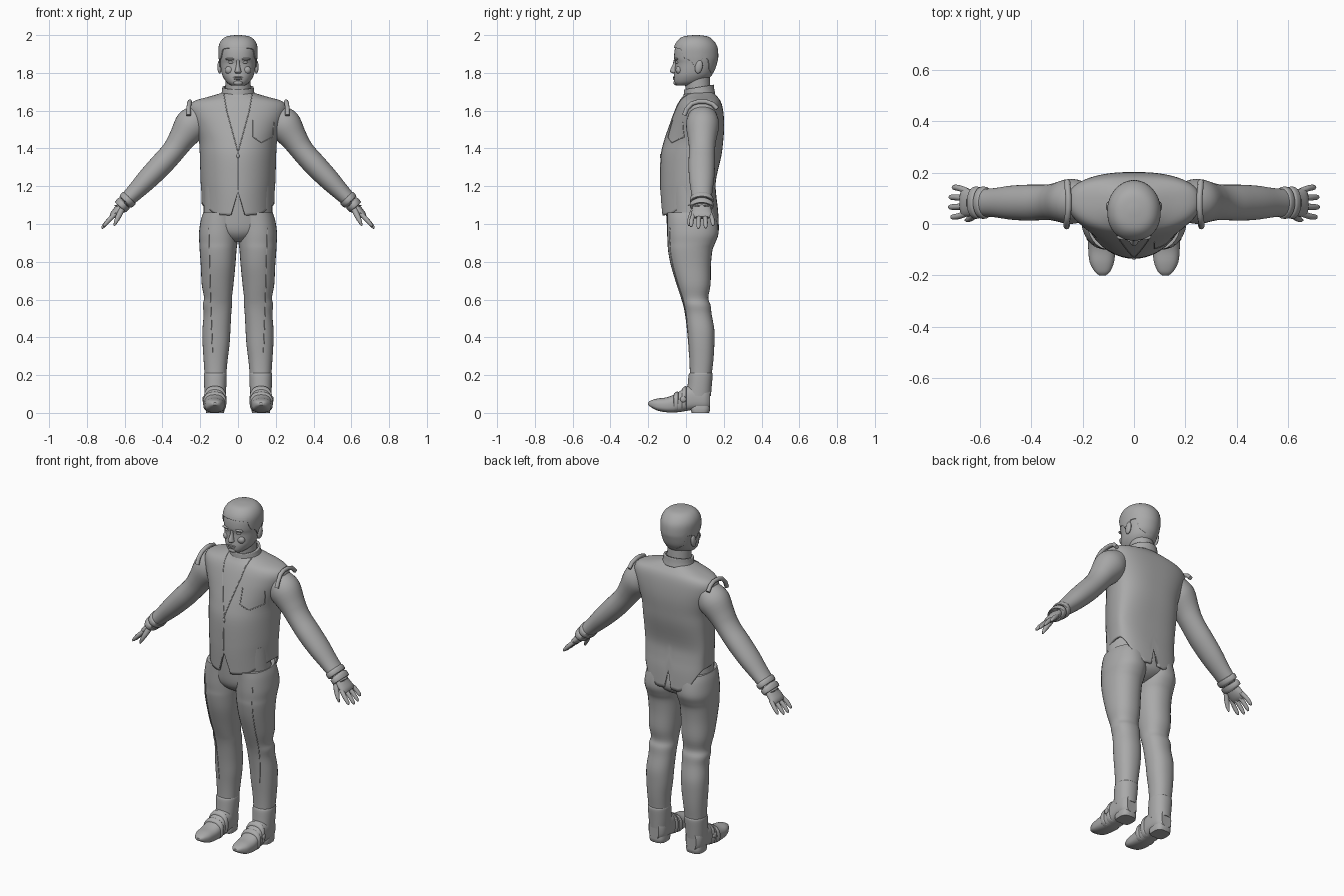
import bpy, bmesh, math
from mathutils import Vector, Matrix
from mathutils.bvhtree import BVHTree

if "Cube" in bpy.data.objects:
    bpy.data.objects.remove(bpy.data.objects["Cube"])

grey = bpy.data.materials.new("plain_grey")
grey.use_nodes = True
colour = (0.4, 0.4, 0.4, 1)
grey.diffuse_color = colour
grey.node_tree.nodes["Principled BSDF"].inputs["Base Color"].default_value = colour


def interp(rows, x):
    """Linear lookup in rows sorted by their first value."""
    if x <= rows[0][0]:
        return rows[0][1:]
    for a, b in zip(rows, rows[1:]):
        if x <= b[0]:
            t = (x - a[0]) / max(b[0] - a[0], 1e-9)
            return tuple(p + (q - p) * t for p, q in zip(a[1:], b[1:]))
    return rows[-1][1:]


def dense(rows, n=4):
    """Catmull-Rom refinement of parameter rows."""
    out = []
    for i in range(len(rows) - 1):
        p = [rows[max(i - 1, 0)], rows[i], rows[i + 1], rows[min(i + 2, len(rows) - 1)]]
        for k in range(n):
            t = k / n
            out.append(tuple(b + t / 2 * (c - a + t * (2*a - 5*b + 4*c - d + t * (3*(b - c) + d - a)))
                             for a, b, c, d in zip(*p)))
    return out + [tuple(rows[-1])]


def finish(name, bm, mirror=False, thick=0):
    bmesh.ops.recalc_face_normals(bm, faces=bm.faces)
    me = bpy.data.meshes.new(name)
    bm.to_mesh(me)
    bm.free()
    ob = bpy.data.objects.new(name, me)
    bpy.context.collection.objects.link(ob)
    me.materials.append(grey)
    if thick:
        mod = ob.modifiers.new("thickness", "SOLIDIFY")
        mod.thickness, mod.offset = thick, -1
    if mirror:
        ob.modifiers.new("mirror", "MIRROR")
    return ob


def skin(name, rings, bottom=True, top=True, **kw):
    bm = bmesh.new()
    vs = [[bm.verts.new(p) for p in ring] for ring in rings]
    n = len(vs[0])
    for a, b in zip(vs, vs[1:]):
        for j in range(n):
            bm.faces.new((a[j], a[(j + 1) % n], b[(j + 1) % n], b[j]))
    if bottom:
        bm.faces.new(vs[0])
    if top:
        bm.faces.new(vs[-1])
    return finish(name, bm, **kw)


def section(row, t, mid, ef, eb):
    x0, x1, y0, y1 = row
    c, s = math.cos(t), math.sin(t)
    e = eb if s > 0 else ef
    yc = (y0 + y1) / 2 if mid is None else mid
    return ((x0 + x1) / 2 + (x1 - x0) / 2 * math.copysign(abs(c) ** e, c),
            yc + (y1 - yc if s > 0 else yc - y0) * math.copysign(abs(s) ** e, s))


def stack(name, rows, n=32, mid=None, ef=1, eb=1, hem=None, pivot=0, along_y=False, **kw):
    """Loft of rows (level, x0, x1, y0, y1); hem(x, y) shapes the lower edge."""
    rows = dense(sorted(rows))
    low = rows[0][0]
    rings = []
    for row in rows:
        ring = []
        for j in range(n):
            t, z = math.tau * j / n, row[0]
            if hem and z < pivot:
                h = hem(*section(rows[0][1:], t, mid, ef, eb))
                z = pivot - (pivot - z) * (pivot - h) / (pivot - low)
            x, y = section(interp(rows, z), t, mid, ef, eb)
            ring.append((x, z, y) if along_y else (x, y, z))
        rings.append(ring)
    return skin(name, rings, **kw)


def sym(rows):
    return [(z, -w, w, a, b) for z, w, a, b in rows]


def limb(name, rows, n=20, **kw):
    """Tube through rows (x, y, z, radius in the front plane, radius in depth)."""
    rows = dense(rows)
    rings = []
    for i, (x, y, z, r, d) in enumerate(rows):
        a, b = rows[max(i - 1, 0)], rows[min(i + 1, len(rows) - 1)]
        nrm = Vector((a[2] - b[2], 0, b[0] - a[0])).normalized()
        rings.append([Vector((x, y, z)) + nrm * r * math.cos(math.tau * j / n)
                      + Vector((0, d * math.sin(math.tau * j / n), 0)) for j in range(n)])
    return skin(name, rings, mirror=True, **kw)


def ball(name, loc, size, tilt=0, mirror=True):
    bm = bmesh.new()
    m = Matrix.Translation(loc) @ Matrix.Rotation(tilt, 4, 'X') @ Matrix.Diagonal((*size, 1))
    bmesh.ops.create_uvsphere(bm, u_segments=20, v_segments=12, radius=1, matrix=m)
    return finish(name, bm, mirror)


def cord(name, points, r, mirror=False):
    for side in ((1, -1) if mirror else (1,)):
        cu = bpy.data.curves.new(name, "CURVE")
        cu.dimensions, cu.bevel_depth, cu.bevel_resolution, cu.use_fill_caps = "3D", r, 2, True
        sp = cu.splines.new("POLY")
        sp.points.add(len(points) - 1)
        for p, co in zip(sp.points, points):
            p.co = (co[0] * side, co[1], co[2], 1)
        cu.materials.append(grey)
        ob = bpy.data.objects.new(name + ("_right" if side < 0 else ""), cu)
        bpy.context.collection.objects.link(ob)


def seam(name, body, pts, mirror=False, r=0.0025):
    """Thin stitched line laid on the front of a part, from (x, z) points."""
    tree = BVHTree.FromPolygons([v.co for v in body.data.vertices],
                                [p.vertices for p in body.data.polygons])
    path = []
    for (xa, za), (xb, zb) in zip(pts, pts[1:]):
        for k in range(11):
            x, z = xa + (xb - xa) * k / 10, za + (zb - za) * k / 10
            hit = tree.ray_cast(Vector((x, -1, z)), Vector((0, 1, 0)))[0]
            if hit:
                path.append(hit)
    if len(path) > 1:
        cord(name, path, r, mirror)


# Jacket with front notch, curved hem and back vent
def jacket_hem(x, y):
    a = abs(x)
    if y < 0.085:
        return interp([(0, 1.17), (.038, 1.045), (.12, 1.05), (.19, 1.105)], a)[0]
    return interp([(0, 1.08), (.014, .97), (.07, .965), (.13, 1.0), (.19, 1.105)], a)[0]


jacket = stack("jacket", sym([
    (.96, .192, -.125, .175), (1.07, .192, -.13, .17), (1.15, .193, -.134, .16),
    (1.23, .198, -.135, .158), (1.36, .202, -.132, .187), (1.44, .207, -.115, .197),
    (1.51, .228, -.093, .202), (1.57, .25, -.072, .2), (1.62, .258, -.052, .193),
    (1.652, .23, -.035, .182), (1.675, .15, -.018, .165), (1.69, .1, -.008, .15),
    (1.70, .07, .0, .14)]), n=96, mid=.085, eb=.78, hem=jacket_hem, pivot=1.25,
    bottom=False, thick=.01)
seam("lapel_seam", jacket, [(.075, 1.69), (.06, 1.6), (0, 1.38)], True)
seam("front_closure", jacket, [(0, 1.38), (0, 1.18)])
seam("chest_pocket", jacket, [(.08, 1.55), (.08, 1.46), (.125, 1.43), (.185, 1.46), (.19, 1.54)])
ball("jacket_button", (0, -.133, 1.36), (.008, .006, .012), mirror=False)

# Shoulder straps along the armholes
cord("shoulder_strap", [(.262, -.01, 1.575), (.262, .005, 1.61), (.258, .03, 1.637), (.255, .065, 1.648),
                        (.255, .105, 1.648), (.258, .14, 1.636), (.26, .165, 1.61)], .012, True)

# Collar and neck
stack("neck", sym([(1.64, .068, .0, .13), (1.70, .066, -.002, .13), (1.80, .066, -.01, .125)]))
collar = stack("collar", sym([(1.675, .092, -.012, .155), (1.70, .086, -.012, .15),
                              (1.725, .083, -.01, .147)]), thick=.012, bottom=False, top=False)
for v in collar.data.vertices:
    v.co.z += (v.co.y - .07) * .16

# Head
skull = [(1.733, .035, -.05, .03), (1.75, .06, -.062, .09), (1.78, .08, -.064, .13),
         (1.81, .089, -.06, .148), (1.85, .094, -.057, .16), (1.88, .097, -.063, .165),
         (1.93, .097, -.058, .16), (1.965, .082, -.038, .138), (1.985, .054, -.008, .108),
         (1.992, .008, .045, .06)]
head = stack("head", sym(skull), n=40, ef=.9)
hairline = [(-.06, 1.932), (-.035, 1.925), (-.022, 1.88), (.015, 1.86), (.03, 1.83), (.05, 1.83),
            (.06, 1.875), (.09, 1.875), (.105, 1.82), (.135, 1.79)]
stack("hair", sym([(z + .008, w + .006, a - .005, b + .006) for z, w, a, b in skull if z > 1.77]),
      n=64, ef=.9, hem=lambda x, y: interp(hairline, y)[0], pivot=1.955, bottom=False, thick=.01)

# Face
stack("nose", sym([(1.797, .012, -.07, -.04), (1.806, .018, -.084, -.04), (1.82, .014, -.082, -.04),
                   (1.845, .009, -.07, -.04), (1.868, .008, -.066, -.04)]), n=16)
ball("brow", (.037, -.051, 1.873), (.03, .012, .007))
ball("eye", (.036, -.045, 1.856), (.016, .012, .008))
ball("cheek", (.045, -.037, 1.815), (.024, .018, .022))
ball("upper_lip", (0, -.063, 1.777), (.026, .007, .004), mirror=False)
ball("lower_lip", (0, -.063, 1.768), (.022, .007, .005), mirror=False)
ball("chin", (0, -.053, 1.748), (.025, .014, .014), mirror=False)
ball("ear", (.097, .068, 1.832), (.012, .02, .036), -.2)

# Sleeves and cuffs
limb("sleeve", [(.2, .088, 1.572, .072, .075), (.245, .088, 1.525, .09, .088),
                (.295, .086, 1.455, .072, .076), (.325, .085, 1.41, .064, .07),
                (.36, .084, 1.365, .061, .069), (.41, .083, 1.31, .061, .07),
                (.48, .083, 1.237, .056, .066), (.54, .083, 1.175, .047, .057),
                (.588, .083, 1.128, .04, .053)], n=32)
for i, x in enumerate((.574, .602)):
    limb("cuff_band", [(x, .083, 1.714 - x, .03, .04), (x + .002, .083, 1.712 - x, .046 - .005*i, .06),
                       (x + .02, .083, 1.692 - x, .044 - .005*i, .061), (x + .022, .083, 1.69 - x, .03, .04)],
         n=28)

# Hands
limb("palm", [(.6, .083, 1.115, .026, .04), (.635, .083, 1.073, .024, .052),
              (.66, .084, 1.048, .019, .054), (.672, .084, 1.034, .01, .045)])
for i, reach in enumerate((.88, 1, .97, .8)):
    y, dy = .043 + i * .028, (i - 1.5) * .008
    limb("finger", [(.648, y, 1.055, .012, .013), (.648 + .037*reach, y + dy, 1.055 - .036*reach, .012, .012),
                    (.648 + .065*reach, y + dy*1.3, 1.055 - .068*reach, .009, .01),
                    (.648 + .073*reach, y + dy*1.3, 1.055 - .08*reach, .003, .004)], n=12)
limb("thumb", [(.61, .05, 1.09, .016, .018), (.628, .03, 1.05, .015, .015),
               (.645, .018, 1.015, .011, .011), (.656, .015, .99, .004, .004)], n=12)

# Trousers
stack("trouser_seat", sym([(.905, .06, -.04, .08), (.93, .12, -.075, .135), (.97, .185, -.097, .165),
                           (1.05, .182, -.105, .155), (1.2, .18, -.11, .135)]), n=48)
leg = stack("trouser_leg", [
    (1.06, .0, .184, -.1, .155), (1.02, .0, .197, -.1, .165), (.95, .0, .207, -.1, .172), (.9, .003, .205, -.097, .155),
    (.86, .008, .203, -.095, .14), (.78, .014, .197, -.08, .132), (.68, .024, .192, -.05, .13),
    (.61, .032, .18, -.027, .118), (.57, .032, .186, -.015, .13), (.52, .036, .182, -.005, .136),
    (.44, .04, .188, .005, .15), (.36, .045, .187, .012, .15), (.28, .055, .182, .018, .145),
    (.2, .062, .177, .02, .136), (.12, .066, .174, .015, .132)], ef=.9, eb=.9, mirror=True)
seam("trouser_seam", leg, [(.155, .98), (.147, .65), (.135, .32)], True)

# Boots: shaft, foot, straps and heel
stack("boot_shaft", [(.09, .066, .176, .0, .132), (.14, .062, .179, .008, .136),
                     (.2, .06, .181, .014, .141), (.212, .062, .178, .02, .137)], ef=.9, eb=.9, mirror=True)
foot = [(-.2, .11, .135, .042, .054), (-.185, .093, .153, .03, .066), (-.15, .078, .172, .012, .076),
        (-.1, .072, .178, .003, .083), (-.05, .068, .178, .003, .104), (0, .068, .175, .01, .138),
        (.04, .066, .175, .016, .15), (.1, .07, .173, .016, .15), (.128, .09, .155, .025, .13)]
stack("boot_foot", foot, ef=.65, eb=.85, along_y=True, mirror=True)
for y in (-.065, -.022):
    band = []
    for k, grow in ((0, 0), (.004, .006), (.02, .006), (.024, 0)):
        x0, x1, z0, z1 = interp(foot, y + k)
        band.append((y + k, x0 - grow, x1 + grow, z0, z1 + grow))
    stack("boot_strap", band, ef=.65, eb=.85, along_y=True, mirror=True)
ball("strap_stud", (.182, -.015, .072), (.007, .016, .016))
stack("boot_heel", [(0, .074, .168, .03, .122), (.02, .072, .17, .025, .128), (.045, .075, .167, .03, .126)],
      ef=.5, eb=.7, mirror=True)

# Smooth shading with crisp edges
for ob in bpy.context.scene.objects:
    ob.select_set(ob.type == "MESH")
bpy.context.view_layer.objects.active = head
bpy.ops.object.shade_smooth_by_angle(angle=math.radians(40))
